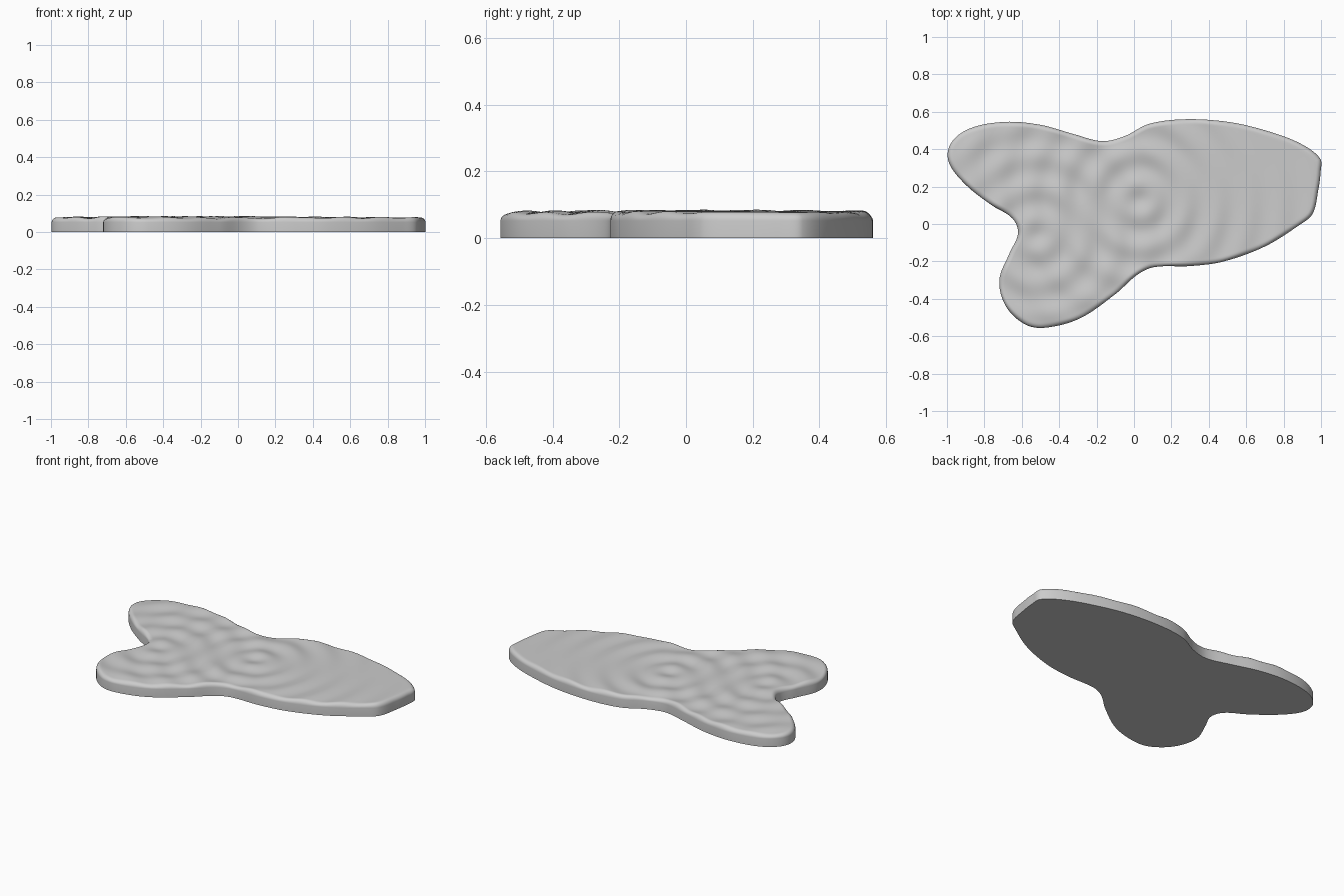
import bpy
import bmesh
from math import cos, sin, pi, exp, hypot
from mathutils import Vector
from mathutils.geometry import interpolate_bezier

default_cube = bpy.data.objects.get("Cube")
if default_cube:
    bpy.data.objects.remove(default_cube, do_unlink=True)

# Shoreline control points, counter-clockwise
SHORE = [(.995, .35), (.89, .43), (.72, .495), (.51, .545), (.27, .56), (.08, .535),
         (-.05, .47), (-.17, .443), (-.32, .48), (-.5, .53), (-.69, .546), (-.88, .51),
         (-.98, .43), (-.99, .33), (-.9, .21), (-.76, .1), (-.65, .03), (-.62, -.05),
         (-.665, -.155), (-.72, -.3), (-.685, -.44), (-.585, -.535), (-.48, -.555),
         (-.29, -.505), (-.1, -.375), (.02, -.27), (.11, -.23), (.3, -.225), (.48, -.2),
         (.7, -.12), (.885, -.005), (.955, .055), (.985, .18), (.998, .28)]
HUB = Vector((-.3, .1, 0))
STEPS = 8
RINGS = 70
HEIGHT = .077
BEVEL = .025
DROPS = [((.03, .13), .0065), ((-.52, -.06), .0055)]
WAVELENGTH = .17


def smooth_loop(points):
    """Closed smooth curve passing through every control point."""
    pts = [Vector((x, y, 0)) for x, y in points]
    n = len(pts)
    loop = []
    for i in range(n):
        before, a, b, after = (pts[(i + k) % n] for k in (-1, 0, 1, 2))
        reach = (b - a).length / 3
        start = a + (b - before).normalized() * reach
        end = b - (after - a).normalized() * reach
        loop += interpolate_bezier(a, start, end, b, STEPS + 1)[:-1]
    return loop


def inset(loop, distance):
    """Move the loop inward along its normals."""
    moved = []
    for i, p in enumerate(loop):
        along = (loop[(i + 1) % len(loop)] - loop[i - 1]).normalized()
        moved.append(p + Vector((-along.y, along.x, 0)) * distance)
    return moved


def ripple(p):
    """Sum of the circular waves spreading from each drop."""
    height = 0
    for (x, y), strength in DROPS:
        r = hypot(p.x - x, p.y - y)
        height -= strength * exp(-r * 1.2) * cos(2 * pi * r / WAVELENGTH)
    return height


# Stack of loops: straight bank, rounded rim, rippled surface
shore = smooth_loop(SHORE)
loops = [shore]
for k in range(7):
    angle = k / 6 * pi / 2
    ring = inset(shore, BEVEL * (1 - cos(angle)))
    for p in ring:
        p.z = HEIGHT - BEVEL * (1 - sin(angle)) + ripple(p) * sin(angle)
    loops.append(ring)
inner = loops[-1]
for k in range(1, RINGS):
    ring = [HUB.lerp(p, 1 - k / RINGS) for p in inner]
    for p in ring:
        p.z = HEIGHT + ripple(p)
    loops.append(ring)

# Skin the loops and close the middle and the underside
bm = bmesh.new()
rows = [[bm.verts.new(p) for p in ring] for ring in loops]
for low, high in zip(rows, rows[1:]):
    for i in range(len(low)):
        bm.faces.new((low[i - 1], low[i], high[i], high[i - 1]))
middle = bm.verts.new(HUB + Vector((0, 0, HEIGHT + ripple(HUB))))
for i in range(len(shore)):
    bm.faces.new((rows[-1][i - 1], rows[-1][i], middle))
bm.faces.new(rows[0][::-1])
bm.normal_update()
mesh = bpy.data.meshes.new("puddle")
bm.to_mesh(mesh)
bm.free()

puddle = bpy.data.objects.new("puddle", mesh)
bpy.context.collection.objects.link(puddle)
bpy.context.view_layer.objects.active = puddle
puddle.select_set(True)
bpy.ops.object.shade_smooth_by_angle(angle=pi / 6)

# Single flat grey
grey = bpy.data.materials.new("light grey")
grey.use_nodes = True
colour = (.6, .6, .6, 1)
grey.diffuse_color = colour
grey.node_tree.nodes["Principled BSDF"].inputs["Base Color"].default_value = colour
mesh.materials.append(grey)
